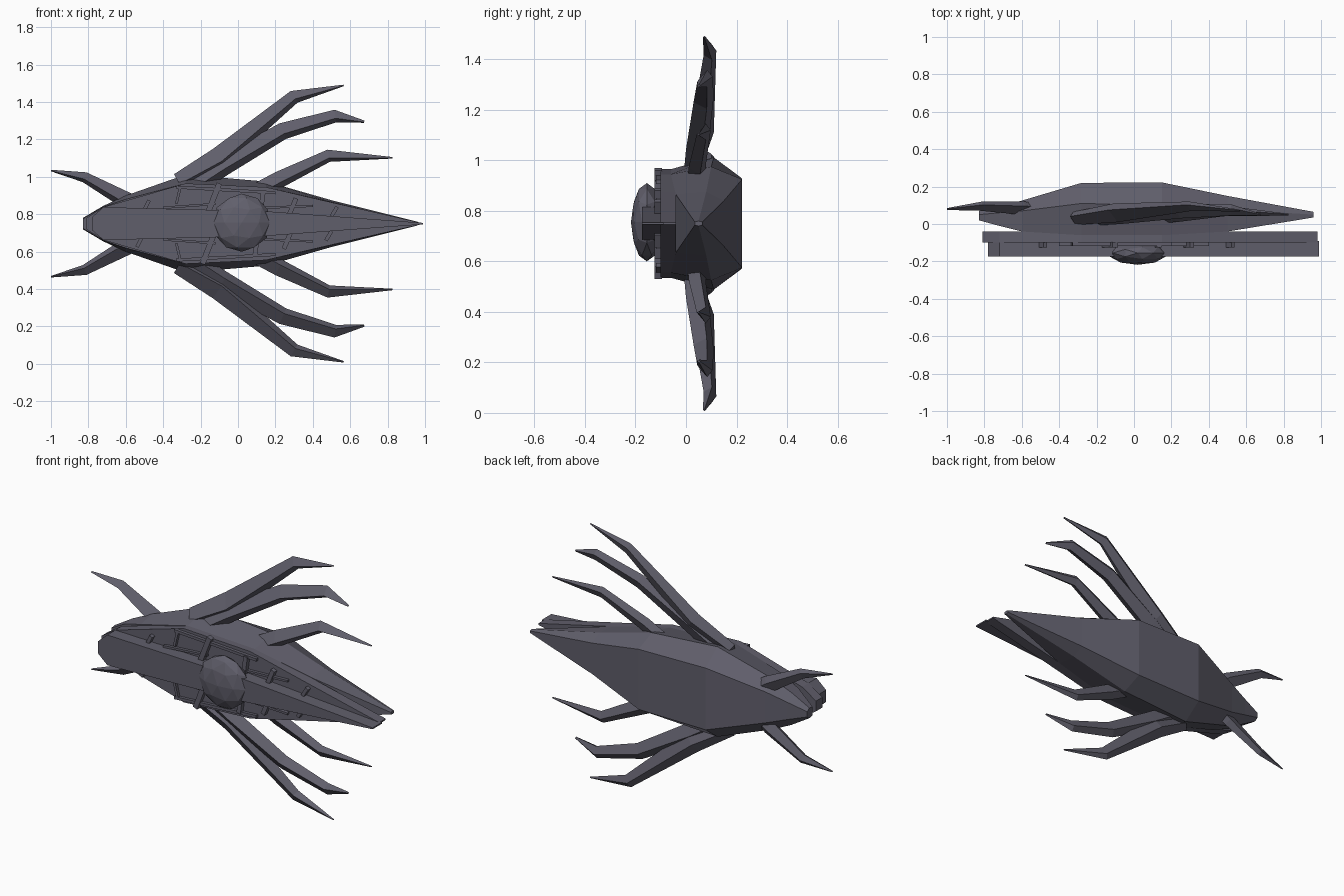
import bpy, bmesh, math
from mathutils import Vector

if "Cube" in bpy.data.objects:
    bpy.data.objects.remove(bpy.data.objects["Cube"])

ZC = 0.75  # height of the mirror plane

mat = bpy.data.materials.new("dark slate")
mat.diffuse_color = (0.118, 0.114, 0.148, 1)
mat.use_nodes = True
mat.node_tree.nodes["Principled BSDF"].inputs["Base Color"].default_value = mat.diffuse_color


def finish(bm, name):
    bmesh.ops.recalc_face_normals(bm, faces=bm.faces)
    me = bpy.data.meshes.new(name)
    bm.to_mesh(me)
    bm.free()
    me.materials.append(mat)
    ob = bpy.data.objects.new(name, me)
    bpy.context.collection.objects.link(ob)
    return ob


def loft(name, rings):
    """Skin a list of equal-length point rings and cap both ends."""
    bm = bmesh.new()
    rows = [[bm.verts.new(p) for p in r] for r in rings]
    n = len(rows[0])
    for a, b in zip(rows, rows[1:]):
        for i in range(n):
            j = (i + 1) % n
            bm.faces.new((a[i], a[j], b[j], b[i]))
    bm.faces.new(rows[0])
    bm.faces.new(rows[-1])
    return finish(bm, name)


def plate(name, half, y0, y1):
    """Plate with an outline symmetric about the mirror plane."""
    rings = [[(x, y0, ZC - h), (x, y0, ZC + h), (x, y1, ZC + h), (x, y1, ZC - h)]
             for x, h in half]
    return loft(name, rings)


def spine(name, path, s):
    """Bent four-sided spike; path holds x, y, height, half width, half depth."""
    rings = []
    for i, (x, y, z, w, d) in enumerate(path):
        a, b = path[max(i - 1, 0)], path[min(i + 1, len(path) - 1)]
        t = Vector((b[0] - a[0], 0, b[2] - a[2])).normalized()
        side = Vector((-t.z, 0, t.x))
        if side.z < 0:
            side = -side
        c = Vector((x, y, z))
        ring = [c + side * w + Vector((0, d * 0.3, 0)),
                c - side * w * 0.35 + Vector((0, -d, 0)),
                c - side * w + Vector((0, d * 0.3, 0)),
                c + side * w * 0.2 + Vector((0, d, 0))]
        rings.append([(p.x, p.y, ZC + s * (p.z - ZC)) for p in ring])
    return loft(name, rings)


def bar(name, x0, z0, x1, z1, w, y0, y1):
    """Straight strip between two points in the front plane."""
    t = Vector((x1 - x0, 0, z1 - z0)).normalized()
    n = Vector((-t.z, 0, t.x)) * w / 2
    rings = []
    for x, z in ((x0, z0), (x1, z1)):
        rings.append([(x + n.x, y0, z + n.z), (x + n.x, y1, z + n.z),
                      (x - n.x, y1, z - n.z), (x - n.x, y0, z - n.z)])
    return loft(name, rings)


# hull: x, back y, widest y, front y, back half, widest half, front half
hull = [(-0.83, 0.07, 0.05, 0.02, 0.015, 0.03, 0.025),
        (-0.72, 0.095, 0.06, -0.01, 0.05, 0.095, 0.09),
        (-0.60, 0.125, 0.07, -0.04, 0.09, 0.15, 0.13),
        (-0.28, 0.22, 0.11, -0.06, 0.18, 0.262, 0.215),
        (0.15, 0.222, 0.10, -0.06, 0.175, 0.225, 0.195),
        (0.50, 0.15, 0.08, -0.04, 0.09, 0.125, 0.115),
        (0.96, 0.065, 0.05, 0.035, 0.006, 0.01, 0.006)]
loft("hull", [[(x, yb, ZC + wb), (x, ym, ZC + wm), (x, yf, ZC + wf),
               (x, yf, ZC - wf), (x, ym, ZC - wm), (x, yb, ZC - wb)]
              for x, yb, ym, yf, wb, wm, wf in hull])

# layered front plates
plate("deck_plate", [(-0.81, 0.03), (-0.72, 0.088), (-0.28, 0.215), (0.15, 0.195),
                     (0.45, 0.125), (0.98, 0.004)], -0.10, -0.04)
plate("keel_plate", [(-0.78, 0.035), (-0.72, 0.088), (0.15, 0.066), (0.99, 0.004)],
      -0.175, -0.09)

# dome
bm = bmesh.new()
bmesh.ops.create_icosphere(bm, subdivisions=2, radius=1)
bmesh.ops.scale(bm, vec=(0.157, 0.063, 0.155), verts=bm.verts)
bmesh.ops.translate(bm, vec=(0.02, -0.155, 0.755), verts=bm.verts)
finish(bm, "dome")

# spines, with both halves mirrored
spines = {
    "outer_spine": [(-0.32, 0.03, 0.975, 0.045, 0.035), (-0.10, 0.06, 1.10, 0.06, 0.05),
                    (0.30, 0.095, 1.428, 0.036, 0.025), (0.565, 0.072, 1.489, 0.004, 0.005)],
    "middle_spine": [(-0.25, 0.03, 0.95, 0.055, 0.04), (-0.08, 0.045, 1.06, 0.055, 0.045),
                     (0.24, 0.07, 1.245, 0.045, 0.04), (0.52, 0.075, 1.325, 0.034, 0.03),
                     (0.675, 0.05, 1.295, 0.006, 0.006)],
    "inner_spine": [(0.08, 0.04, 0.91, 0.045, 0.035), (0.22, 0.045, 0.985, 0.045, 0.035),
                    (0.485, 0.07, 1.113, 0.033, 0.028), (0.825, 0.05, 1.102, 0.004, 0.005)],
    "tail_spine": [(-0.52, 0.08, 0.82, 0.05, 0.035), (-0.60, 0.085, 0.876, 0.045, 0.035),
                   (-0.82, 0.095, 0.998, 0.028, 0.024), (-1.0, 0.08, 1.034, 0.004, 0.005)],
}
for name, path in spines.items():
    for s, tag in ((1, "upper"), (-1, "lower")):
        spine(f"{tag}_{name}", path, s)

# raised ribs and pipes on the deck: x0, offset0, x1, offset1, width
ribs = [(-0.51, 0.055, -0.475, 0.125, 0.02), (-0.16, 0.06, -0.10, 0.215, 0.03),
        (0.12, 0.06, 0.135, 0.17, 0.025), (0.275, 0.05, 0.31, 0.135, 0.025),
        (0.50, 0.04, 0.53, 0.09, 0.02)]
pipes = [(-0.33, 0.195, 0.20, 0.165, 0.016), (-0.40, 0.085, -0.12, 0.105, 0.012),
         (-0.33, 0.105, -0.31, 0.19, 0.014), (0.14, 0.085, 0.40, 0.095, 0.012)]
for s, tag in ((1, "upper"), (-1, "lower")):
    for i, (x0, a, x1, b, w) in enumerate(ribs):
        # lower ribs lean the same way as the upper ones
        if s < 0:
            x0, x1 = x1 - 0.03, x0 - 0.03
        bar(f"{tag}_rib_{i + 1}", x0, ZC + s * a, x1, ZC + s * b, w, -0.125, -0.095)
    for i, (x0, a, x1, b, w) in enumerate(pipes):
        bar(f"{tag}_pipe_{i + 1}", x0, ZC + s * a, x1, ZC + s * b, w, -0.118, -0.095)
